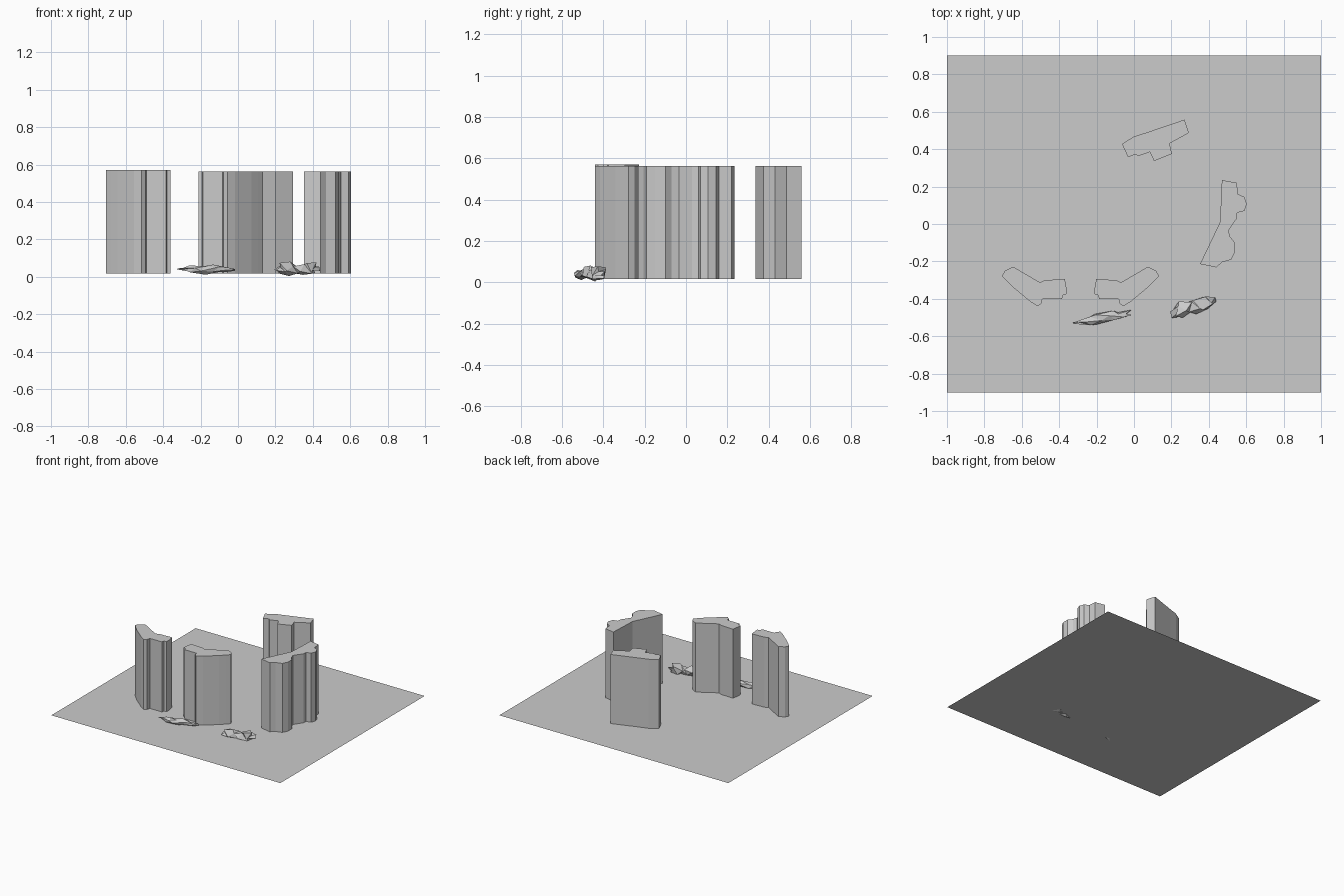
import bpy, bmesh, math
from mathutils import Vector, Matrix

if "Cube" in bpy.data.objects:
    bpy.data.objects.remove(bpy.data.objects["Cube"])

FLOOR = 0.017


def finish(bm, name):
    bmesh.ops.recalc_face_normals(bm, faces=bm.faces[:])
    me = bpy.data.meshes.new(name)
    bm.to_mesh(me)
    bm.free()
    ob = bpy.data.objects.new(name, me)
    bpy.context.collection.objects.link(ob)
    return ob


def wall(name, outline, top=0.562):
    # upright prism from a plan outline
    bm = bmesh.new()
    face = bm.faces.new([bm.verts.new((x, y, FLOOR)) for x, y in outline])
    ext = bmesh.ops.extrude_face_region(bm, geom=[face], use_keep_orig=True)
    verts = [g for g in ext["geom"] if isinstance(g, bmesh.types.BMVert)]
    bmesh.ops.translate(bm, verts=verts, vec=(0, 0, top - FLOOR))
    return finish(bm, name)


def rubble(name, stations, loc, angle, sides):
    # crumpled piece: rings of (along, across, height, twist, offset y, offset z)
    bm = bmesh.new()
    rings = []
    turn = Matrix.Rotation(math.radians(angle), 4, 'Z')
    for i, (s, w, h, twist, oy, oz) in enumerate(stations):
        ring = []
        for k in range(sides):
            a = 2 * math.pi * k / sides + math.radians(twist)
            skew = 0.014 * (1 if (k + i) % 2 else -1)
            p = Vector((s + skew, oy + w * math.cos(a), oz + h * math.sin(a)))
            ring.append(bm.verts.new(turn @ p + Vector(loc)))
        rings.append(ring)
    for a, b in zip(rings, rings[1:]):
        for k in range(sides):
            n = (k + 1) % sides
            bm.faces.new((a[k], a[n], b[n], b[k]))
    bm.faces.new(rings[0])
    bm.faces.new(rings[-1])
    bmesh.ops.triangulate(bm, faces=bm.faces[:])
    return finish(bm, name)


# flat floor sheet
bm = bmesh.new()
bm.faces.new([bm.verts.new((x, y, FLOOR)) for x, y in
              ((-1, -0.9), (1, -0.9), (1, 0.9), (-1, 0.9))])
finish(bm, "floor")

# front pair of walls, mirrored plans
front = [(-.706, -.278), (-.69, -.25), (-.647, -.228), (-.503, -.312), (-.475, -.30),
         (-.37, -.295), (-.36, -.35), (-.36, -.375), (-.38, -.38),
         (-.385, -.40), (-.49, -.40), (-.495, -.425), (-.515, -.44),
         (-.555, -.415), (-.645, -.34), (-.68, -.305)]
wall("front_left_wall", front, 0.57)
wall("front_middle_wall", [(-.572 - x, y) for x, y in front])

# back wall
wall("back_wall", [(-.064, .428), (0, .468), (.07, .49), (.27, .558), (.293, .487),
                   (.19, .43), (.203, .375), (.107, .337), (.085, .385),
                   (.022, .363), (.01, .373), (-.032, .357)])

# right wall
wall("right_wall", [(.47, .235), (.55, .22), (.555, .16), (.59, .145), (.603, .107),
                    (.59, .07), (.552, .06), (.55, .03), (.505, -.035),
                    (.515, -.07), (.54, -.10), (.54, -.15), (.52, -.19),
                    (.47, -.205), (.44, -.232), (.353, -.214), (.46, .01)])

# pointed shard
rubble("pointed_shard", [
    (-.145, .004, .004, 0, 0, .005),
    (-.08, .024, .020, 20, -.004, .003),
    (-.02, .030, .024, 45, .002, -.003),
    (.05, .026, .022, 10, .003, .006),
    (.10, .018, .013, 60, -.002, .002),
    (.142, .014, .009, 30, .004, 0)], (-.168, -.503, .038), 10, 5)

# crumpled rock
rubble("crumpled_rock", [
    (-.112, .018, .014, 10, -.012, -.006),
    (-.09, .036, .034, 35, -.006, .004),
    (-.055, .046, .040, 15, .002, 0),
    (-.015, .034, .026, 50, .005, -.004),
    (.02, .040, .030, 20, -.004, -.004),
    (.06, .046, .040, 45, .004, .002),
    (.09, .036, .032, 25, .006, .006),
    (.112, .018, .014, 50, .010, 0)], (.317, -.443, .043), 14, 4)
